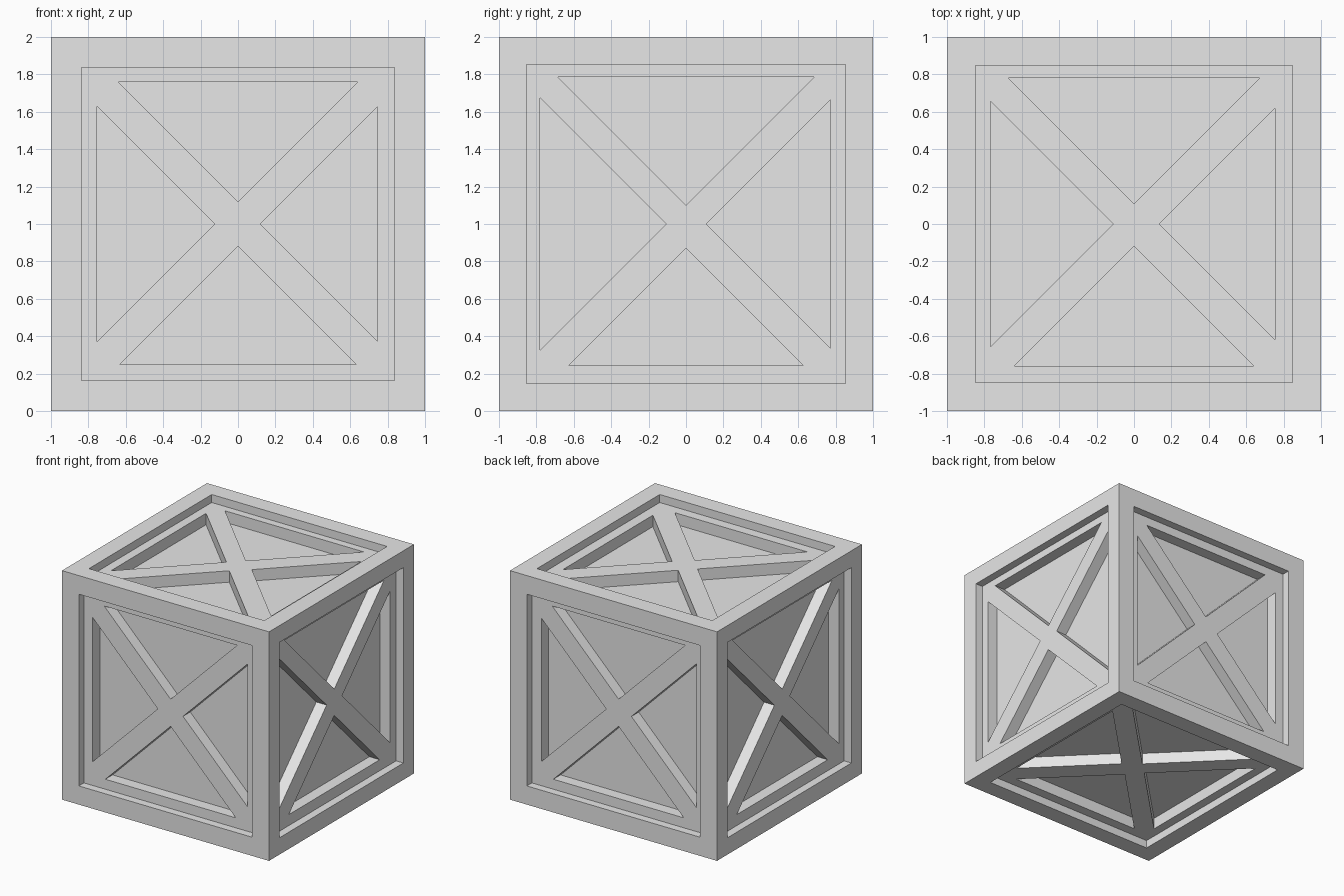
import bpy, bmesh
from mathutils import Vector

if "Cube" in bpy.data.objects:
    bpy.data.objects.remove(bpy.data.objects["Cube"])

FRAME_DEPTH, PANEL_DEPTH, OUT = 0.07, 0.17, 1.1

grey = bpy.data.materials.new("light_grey")
grey.diffuse_color = (0.8, 0.8, 0.8, 1)
grey.use_nodes = True
grey.node_tree.nodes["Principled BSDF"].inputs["Base Color"].default_value = grey.diffuse_color


def make_object(name, bm, mat=None):
    bmesh.ops.recalc_face_normals(bm, faces=bm.faces)
    mesh = bpy.data.meshes.new(name)
    bm.to_mesh(mesh)
    bm.free()
    ob = bpy.data.objects.new(name, mesh)
    ob.location.z = 1
    bpy.context.collection.objects.link(ob)
    if mat:
        mesh.materials.append(mat)
    return ob


def prism(bm, side, outline, depth):
    """Extrude an outline (u, v) from outside a side of the cube inward."""
    u, v, n = side
    near = [bm.verts.new(u * a + v * b + n * OUT) for a, b in outline]
    far = [bm.verts.new(u * a + v * b + n * (1 - depth)) for a, b in outline]
    bm.faces.new(near)
    bm.faces.new(far[::-1])
    for i in range(len(near)):
        j = (i + 1) % len(near)
        bm.faces.new((near[i], near[j], far[j], far[i]))


def cross_triangles(left, right, bottom, top):
    """Four sunken triangles between diagonal braces: (outer edge, apex)."""
    tris = []
    for (edge, apex), (a, b), sign in ((left, (0, 1), -1), (right, (0, 1), 1),
                                       (bottom, (1, 0), -1), (top, (1, 0), 1)):
        half = edge - apex
        if a == 0:
            tris.append([(sign * apex, 0), (sign * edge, half), (sign * edge, -half)])
        else:
            tris.append([(0, sign * apex), (half, sign * edge), (-half, sign * edge)])
    return tris


X, Y, Z = Vector((1, 0, 0)), Vector((0, 1, 0)), Vector((0, 0, 1))
# Each pair of opposite sides: axes, recess half size, triangles
pairs = [
    (X, Z, Y, 0.837, cross_triangles((.753, .124), (.745, .12), (.75, .12), (.76, .118))),
    (Y, Z, X, 0.853, cross_triangles((.78, .105), (.772, .108), (.757, .13), (.787, .1))),
    (X, Y, Z, 0.847, cross_triangles((.768, .112), (.755, .134), (.76, .12), (.78, .108))),
]

recess_bm, panel_bm = bmesh.new(), bmesh.new()
for u, v, n, h, tris in pairs:
    for s in (-1, 1):
        side = (u, v, n * s)
        prism(recess_bm, side, [(-h, -h), (h, -h), (h, h), (-h, h)], FRAME_DEPTH)
        for tri in tris:
            prism(panel_bm, side, tri, PANEL_DEPTH)

# Crate body, cut by frame recesses and then by sunken panels
body_bm = bmesh.new()
bmesh.ops.create_cube(body_bm, size=2)
crate = make_object("crate", body_bm, grey)
for name, bm in (("recess_cutter", recess_bm), ("panel_cutter", panel_bm)):
    cutter = make_object(name, bm, grey)
    cutter.hide_render = True
    cutter.hide_set(True)
    mod = crate.modifiers.new(name, 'BOOLEAN')
    mod.operation = 'DIFFERENCE'
    mod.solver = 'EXACT'
    mod.object = cutter
